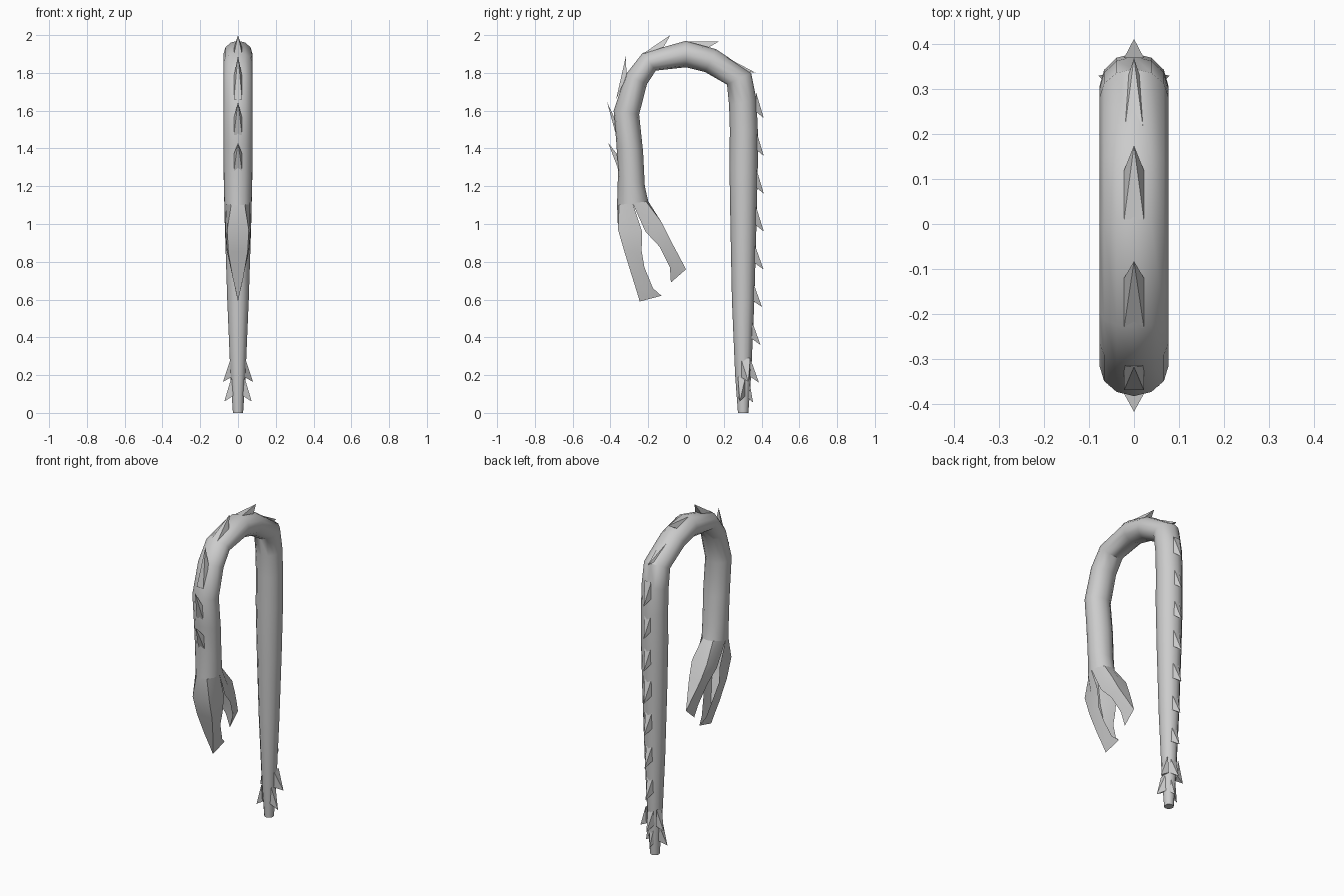
import bpy, math
from mathutils import Vector

if "Cube" in bpy.data.objects:
    bpy.data.objects.remove(bpy.data.objects["Cube"])

N = 12


def make(name, verts, faces, smooth=None):
    me = bpy.data.meshes.new(name)
    me.from_pydata([tuple(v) for v in verts], [], faces)
    ob = bpy.data.objects.new(name, me)
    bpy.context.collection.objects.link(ob)
    bpy.ops.object.select_all(action='DESELECT')
    ob.select_set(True)
    bpy.context.view_layer.objects.active = ob
    bpy.ops.object.mode_set(mode='EDIT')
    bpy.ops.mesh.select_all(action='SELECT')
    bpy.ops.mesh.normals_make_consistent(inside=False)
    bpy.ops.object.mode_set(mode='OBJECT')
    if smooth:
        bpy.ops.object.shade_smooth_by_angle(angle=math.radians(smooth))
    return ob


def strips(rows, n, closed):
    # quads joining consecutive rows of n points
    last = n if closed else n - 1
    return [(r*n + k, r*n + (k+1) % n, (r+1)*n + (k+1) % n, (r+1)*n + k)
            for r in range(rows - 1) for k in range(last)]


def ring(outer, inner, w, ks):
    o, i = Vector((0, *outer)), Vector((0, *inner))
    c, d = (o + i) / 2, (o - i) / 2
    return [c + d*math.cos(math.tau*k/N) + Vector((w*math.sin(math.tau*k/N), 0, 0)) for k in ks]


# body: outer point, inner point (y, z) and half width of each ring
W = 0.077
body = [((.33, 0), (.275, 0), .027), ((.345, .2), (.26, .2), .04),
        ((.362, .6), (.243, .6), .057), ((.373, 1), (.235, 1), .07),
        ((.38, 1.3), (.23, 1.3), W), ((.38, 1.5), (.232, 1.5), W),
        ((.373, 1.66), (.228, 1.63), W), ((.345, 1.8), (.217, 1.738), W),
        ((.16, 1.925), (.1, 1.805), W), ((0, 1.97), (0, 1.83), W),
        ((-.23, 1.905), (-.16, 1.812), W), ((-.32, 1.79), (-.207, 1.74), W),
        ((-.383, 1.6), (-.248, 1.58), W), ((-.368, 1.42), (-.227, 1.38), W),
        ((-.36, 1.27), (-.218, 1.2), .075), ((-.365, 1.1), (-.2, 1.12), .072)]
verts = [v for s in body for v in ring(*s, range(N))]
make("body", verts, strips(len(body), N, True) + [tuple(range(N))], 40)

# jaws: trough-shaped shells that pinch to a blade at the tip
SECTION = [(-1, 1), (-.97, .5), (-.85, 0), (0, 0), (.85, 0), (.97, .5), (1, 1)]


def jaw(name, ks, stations):
    verts = ring(*body[-1], ks)
    for outer, edge, w in stations:
        o, e = Vector((0, *outer)), Vector((0, *edge))
        verts += [o.lerp(e, t) + Vector((w*x, 0, 0)) for x, t in SECTION]
    make(name, verts, strips(len(stations) + 1, 7, False), 20)


jaw("upper_jaw", range(-3, 4),
    [((-.36, .97), (-.232, .96), .067), ((-.325, .85), (-.235, .86), .06),
     ((-.285, .72), (-.22, .77), .034), ((-.263, .65), (-.175, .66), .015),
     ((-.245, .59), (-.13, .62), 0)])
jaw("lower_jaw", range(9, 2, -1),
    [((-.13, 1.01), (-.215, .96), .06), ((-.085, .92), (-.14, .88), .045),
     ((-.042, .84), (-.085, .77), .023), ((0, .76), (-.08, .69), 0)])


# spikes: four-sided pyramids leaning toward the tail
def spike(name, a, b, tip, side):
    a, b, tip, s = Vector(a), Vector(b), Vector(tip), Vector(side)
    make(name, [a - s, a + s, b + s, b - s, tip],
         [(0, 1, 2, 3), (0, 1, 4), (1, 2, 4), (2, 3, 4), (3, 0, 4)])


for i in range(8):
    z = .16 + .2*i
    o = min(.375, .335 + .04*z)
    spike(f"back_spike_{i}", (0, o - .005, z + .14), (0, o - .005, z + .035),
          (0, min(.412, o + .045), z), (.022, 0, 0))

crest = [((.2, 1.89), (.3, 1.81), (.37, 1.80)), ((.01, 1.965), (.12, 1.935), (.175, 1.967)),
         ((-.23, 1.90), (-.12, 1.935), (-.083, 2.0)), ((-.37, 1.66), (-.315, 1.78), (-.318, 1.89)),
         ((-.37, 1.47), (-.378, 1.56), (-.418, 1.645)), ((-.355, 1.28), (-.365, 1.37), (-.412, 1.43))]
for i, (a, b, t) in enumerate(crest):
    spike(f"crest_spike_{i}", (0, *a), (0, *b), (0, *t), (.022, 0, 0))

# tail tuft spikes on both sides
for s, label in ((1, "right"), (-1, "left")):
    spike(f"tail_spike_upper_{label}", (s*.038, .315, .29), (s*.032, .315, .19),
          (s*.079, .33, .165), (0, .025, 0))
    spike(f"tail_spike_lower_{label}", (s*.034, .295, .19), (s*.026, .295, .09),
          (s*.073, .285, .06), (0, .02, 0))
spike("tail_spike_back", (0, .335, .17), (0, .328, .08), (0, .355, .055), (.016, 0, 0))
